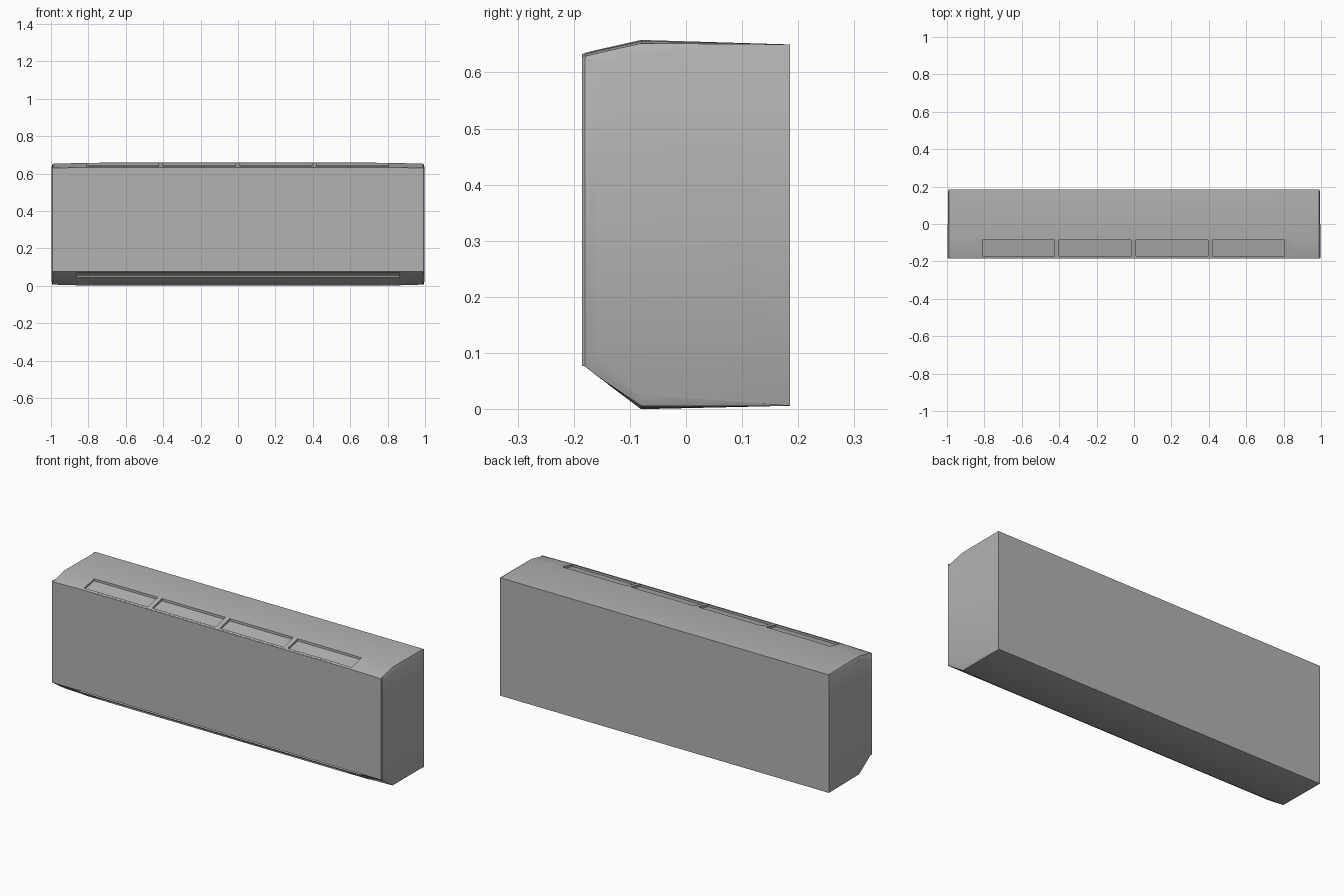
import bpy, bmesh

if "Cube" in bpy.data.objects:
    bpy.data.objects.remove(bpy.data.objects["Cube"])

grey = bpy.data.materials.new("casing_grey")
grey.diffuse_color = (.45, .45, .45, 1)
grey.use_nodes = True
grey.node_tree.nodes["Principled BSDF"].inputs["Base Color"].default_value = grey.diffuse_color

def loft(name, xs, rings):
    """Skin a closed solid through (y, z) rings; xs holds one x per ring point."""
    bm = bmesh.new()
    rows = [[bm.verts.new((x, y, z)) for x, (y, z) in zip(xr, ring)]
            for xr, ring in zip(xs, rings)]
    n = len(rows[0])
    for a, b in zip(rows, rows[1:]):
        for i in range(n):
            bm.faces.new((a[i], a[(i + 1) % n], b[(i + 1) % n], b[i]))
    bm.faces.new(rows[0])
    bm.faces.new(rows[-1])
    bmesh.ops.recalc_face_normals(bm, faces=bm.faces[:])
    me = bpy.data.meshes.new(name)
    bm.to_mesh(me)
    bm.free()
    me.materials.append(grey)
    ob = bpy.data.objects.new(name, me)
    bpy.context.collection.objects.link(ob)
    return ob

def prism(name, x0, x1, profile):
    n = len(profile)
    return loft(name, [[x0] * n, [x1] * n], [profile, profile])

def cut(target, cutter):
    cutter.hide_render = True
    m = target.modifiers.new("cut", 'BOOLEAN')
    m.operation, m.solver, m.object = 'DIFFERENCE', 'EXACT', cutter
    bpy.context.view_layer.objects.active = target
    bpy.ops.object.modifier_apply(modifier=m.name)
    bpy.data.objects.remove(cutter)

# Casing: full section that droops slightly toward the ends, then chamfers
def section(d):
    return [(.185, .008), (.185, .652), (-.08, .66 - d), (-.16, .642 - d),
            (-.18, .637 - d), (-.18, .078), (-.16, .062), (-.08, .002 + d)]

end = [(.185, .008), (.185, .652), (-.08, .633), (-.155, .612),
       (-.18, .629), (-.18, .08), (-.155, .091), (-.08, .028)]
end_x = [.993, .993, .997, .998, .998, .998, .998, .997]
half = [([.99] * 8, section(.006)), ([.85] * 8, section(.002)), ([.7] * 8, section(0))]
right = [(end_x, end)] + half
left = [([-x for x in xs], r) for xs, r in reversed(right)]
stations = right + left
casing = loft("casing", [s[0] for s in stations], [s[1] for s in stations])

# Four intake recesses in the sloping top front
for i in range(4):
    x0 = -.81 + i * .41
    cut(casing, prism("intake_cutter", x0, x0 + .385,
                      [(-.085, .70), (-.17, .70), (-.17, .628), (-.085, .646)]))

# Air outlet slot in the sloping underside
cut(casing, prism("outlet_cutter", -.86, .86,
                  [(-.190, .053), (-.167, .084), (-.131, .057), (-.154, .026)]))

# Flap lying flush below the slot
prism("outlet_flap", -.855, .855,
      [(-.140, .0475), (-.135, .054), (-.078, .012), (-.081, .0035)])

# Thin front panel with bevelled rim, its top edge dipping at the ends
def panel(top):
    return [(-.179, .078), (-.179, top), (-.185, top - .002), (-.185, .079)]
px = [([-.998, -.998, -.993, -.993], .633), ([-.8] * 4, .637),
      ([.8] * 4, .637), ([.998, .998, .993, .993], .633)]
loft("front_panel", [p[0] for p in px], [panel(p[1]) for p in px])

# Shading
bpy.ops.object.select_all(action='DESELECT')
for ob in bpy.context.collection.objects:
    ob.select_set(True)
bpy.context.view_layer.objects.active = casing
bpy.ops.object.shade_smooth_by_angle(angle=.7)

# Rest on the ground
low = min(v.co.z for o in bpy.context.collection.objects for v in o.data.vertices)
for ob in bpy.context.collection.objects:
    ob.location.z = -low
